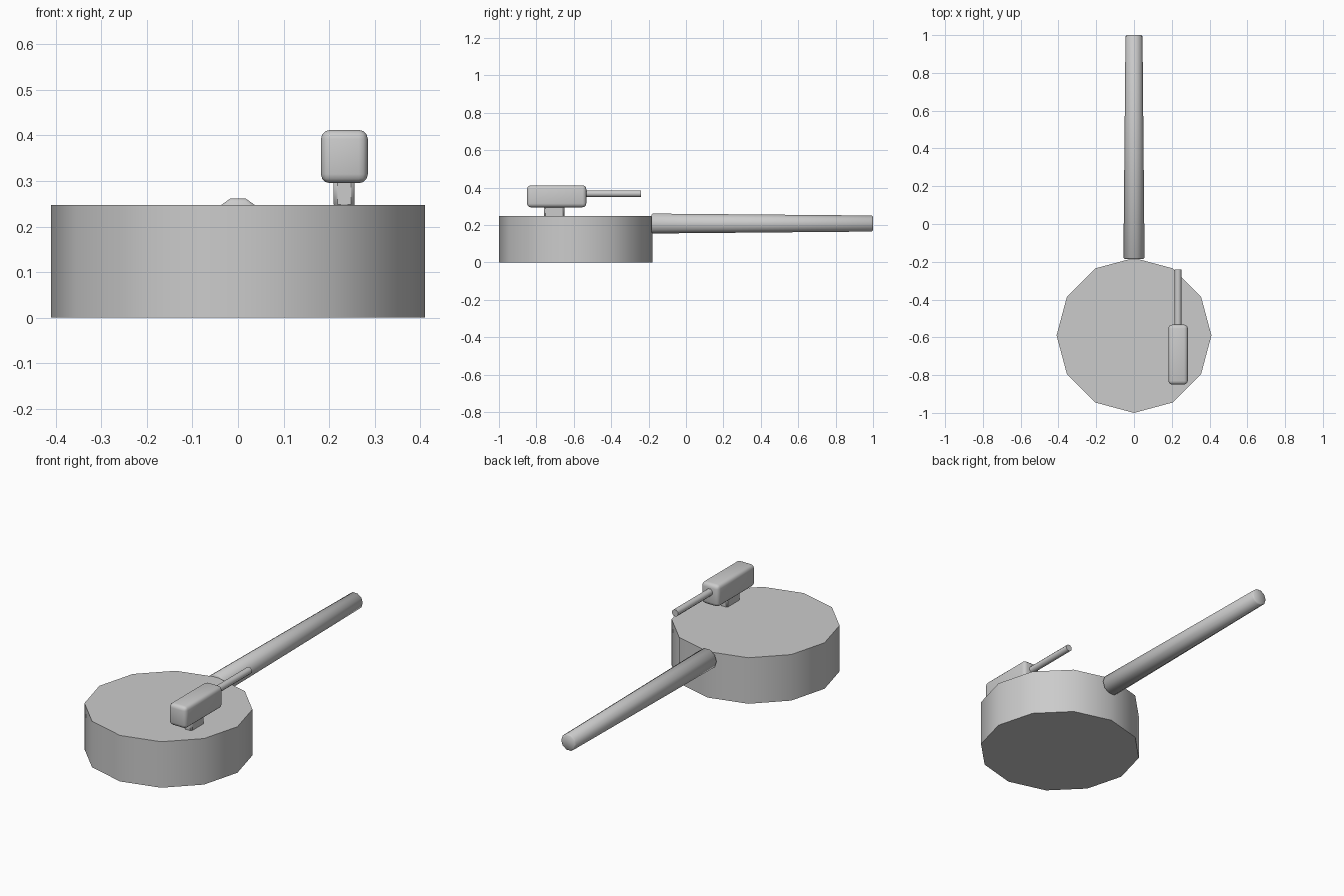
import bpy, math

if "Cube" in bpy.data.objects:
    bpy.data.objects.remove(bpy.data.objects["Cube"])

# One plain grey for the whole model
grey = bpy.data.materials.new("plain_grey")
grey.diffuse_color = (0.6, 0.6, 0.6, 1)
grey.use_nodes = True
grey.node_tree.nodes["Principled BSDF"].inputs["Base Color"].default_value = grey.diffuse_color


def finish(ob, name, bevel=0, segments=1, angle=40):
    ob.name = name
    ob.data.materials.append(grey)
    bpy.ops.object.transform_apply(location=False, rotation=True, scale=True)
    if bevel:
        m = ob.modifiers.new("bevel", 'BEVEL')
        m.width, m.segments = bevel, segments
        m.limit_method, m.angle_limit = 'ANGLE', math.radians(60)
        bpy.ops.object.modifier_apply(modifier="bevel")
    bpy.ops.object.shade_smooth_by_angle(angle=math.radians(angle))
    return ob


def box(name, lo, hi, bevel, segments):
    bpy.ops.mesh.primitive_cube_add(size=1, location=[(a + b) / 2 for a, b in zip(lo, hi)])
    ob = bpy.context.object
    ob.scale = [b - a for a, b in zip(lo, hi)]
    return finish(ob, name, bevel, segments)


def rod(name, x, z, y0, y1, r0, r1, sides, spin, bevel=0):
    # tapered rod along y, r0 at the y0 end
    bpy.ops.mesh.primitive_cone_add(vertices=sides, radius1=r0, radius2=r1, depth=y1 - y0,
                                    location=(x, (y0 + y1) / 2, z))
    ob = bpy.context.object
    bpy.ops.object.transform_apply(location=False)
    for v in ob.data.vertices:          # spin the section about the rod axis
        px, py = v.co.x, v.co.y
        v.co.x = px * math.cos(spin) - py * math.sin(spin)
        v.co.y = px * math.sin(spin) + py * math.cos(spin)
    ob.rotation_euler = (-math.pi / 2, 0, 0)
    return finish(ob, name, bevel, 1, 50)


# Twelve-sided drum base
bpy.ops.mesh.primitive_cylinder_add(vertices=12, radius=0.41, depth=0.247,
                                    location=(0, -0.59, 0.1235))
finish(bpy.context.object, "drum_base")

# Long tapered barrel with a chamfered tip (flat facet on top)
rod("main_barrel", 0, 0.208, -0.185, 1.0, 0.056, 0.045, 10, math.pi / 10, 0.006)

# Small top gun: mount, rounded body and thin barrel
box("gun_mount", (0.21, -0.76, 0.24), (0.256, -0.65, 0.31), 0.008, 1)
box("gun_body", (0.182, -0.85, 0.295), (0.285, -0.533, 0.412), 0.02, 3)
rod("gun_barrel", 0.233, 0.368, -0.54, -0.24, 0.019, 0.019, 8, math.pi / 8)
